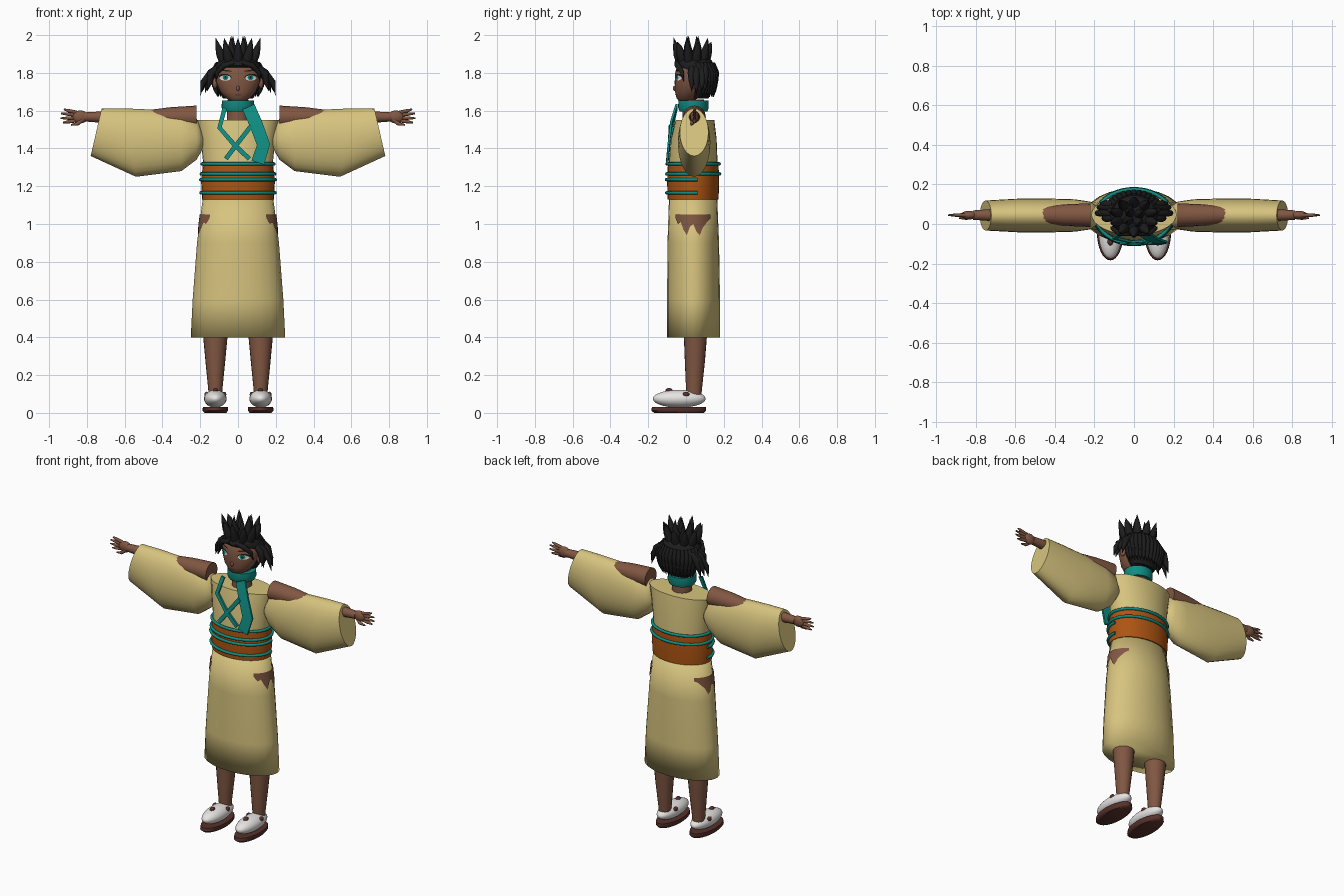
import bpy, bmesh
from math import sin, cos, pi, sqrt, radians
from mathutils import Vector

if "Cube" in bpy.data.objects:
    bpy.data.objects.remove(bpy.data.objects["Cube"], do_unlink=True)


def material(name, rgb):
    m = bpy.data.materials.new(name)
    m.use_nodes = True
    m.diffuse_color = (*rgb, 1)
    m.node_tree.nodes["Principled BSDF"].inputs["Base Color"].default_value = (*rgb, 1)
    return m


ROBE = material("robe tan", (0.68, 0.55, 0.21))
SKIN = material("brown skin", (0.22, 0.095, 0.055))
SASH = material("sash orange", (0.42, 0.09, 0.006))
TEAL = material("teal cloth", (0.005, 0.27, 0.23))
HAIR = material("black hair", (0.012, 0.012, 0.013))
WHITE = material("white", (0.85, 0.83, 0.82))
SOLE = material("dark sole", (0.1, 0.032, 0.025))


def build(name, verts, faces, mat, sharp=40, closed=True):
    me = bpy.data.meshes.new(name)
    me.from_pydata(verts, [], faces)
    if closed:
        bm = bmesh.new()
        bm.from_mesh(me)
        bmesh.ops.recalc_face_normals(bm, faces=bm.faces)
        bm.to_mesh(me)
        bm.free()
    me.shade_smooth()
    if sharp:
        me.set_sharp_from_angle(angle=radians(sharp))
    me.materials.append(mat)
    ob = bpy.data.objects.new(name, me)
    bpy.context.scene.collection.objects.link(ob)
    return ob


def loft(name, rings, mat, sharp=40):
    """Skin a list of equal rings and cap both ends."""
    n = len(rings[0])
    verts = [v for r in rings for v in r]
    faces = [(k * n + i, k * n + (i + 1) % n, (k + 1) * n + (i + 1) % n, (k + 1) * n + i)
             for k in range(len(rings) - 1) for i in range(n)]
    faces += [tuple(range(n)), tuple(range(len(verts) - n, len(verts)))]
    return build(name, verts, faces, mat, sharp)


def at_height(table, z):
    """Half-width, front and back of a body profile at one height."""
    for lo, hi in zip(table, table[1:]):
        if z <= hi[0]:
            break
    t = (z - lo[0]) / (hi[0] - lo[0])
    return [a + (b - a) * t for a, b in zip(lo[1:], hi[1:])]


def around(table, a, z, grow=0.0):
    rx, y0, y1 = at_height(table, z)
    return ((rx + grow) * cos(a), (y0 + y1) / 2 + ((y1 - y0) / 2 + grow) * sin(a), z)


def body(name, table, mat, sharp=40, n=32, x=0):
    rings = []
    for row in table:
        ring = [around(table, 2 * pi * i / n, row[0]) for i in range(n)]
        rings.append([(p[0] + x, p[1], p[2]) for p in ring])
    return loft(name, rings, mat, sharp)


def ball(name, centre, size, mat):
    bm = bmesh.new()
    bmesh.ops.create_uvsphere(bm, u_segments=24, v_segments=14, radius=1)
    me = bpy.data.meshes.new(name)
    bm.to_mesh(me)
    bm.free()
    me.shade_smooth()
    me.materials.append(mat)
    ob = bpy.data.objects.new(name, me)
    ob.location, ob.scale = centre, size
    bpy.context.scene.collection.objects.link(ob)


def tube(name, points, radii, mat, cyclic=False):
    cu = bpy.data.curves.new(name, 'CURVE')
    cu.dimensions, cu.bevel_depth, cu.bevel_resolution = '3D', 1, 2
    cu.use_fill_caps = True
    sp = cu.splines.new('POLY')
    sp.points.add(len(points) - 1)
    for i, (q, p) in enumerate(zip(sp.points, points)):
        q.co = (*p, 1)
        q.radius = radii[i] if isinstance(radii, list) else radii
    sp.use_cyclic_u, sp.use_smooth = cyclic, True
    cu.materials.append(mat)
    bpy.context.scene.collection.objects.link(bpy.data.objects.new(name, cu))


def ribbon(name, points, width, mat, thick=0.012):
    pts, rings = [Vector(p) for p in points], []
    for i, p in enumerate(pts):
        t = pts[min(i + 1, len(pts) - 1)] - pts[max(i - 1, 0)]
        side = t.cross(Vector((0, 1, 0))).normalized() * width / 2
        d = Vector((0, thick / 2, 0))
        rings.append([p - side - d, p + side - d, p + side + d, p - side + d])
    loft(name, rings, mat, 30)


# Robe: skirt, sash and bodice (height, half-width, front, back)
skirt = [(0.4, 0.25, -0.1, 0.18), (0.6, 0.24, -0.1, 0.18), (0.9, 0.217, -0.098, 0.175),
         (1.14, 0.186, -0.09, 0.165)]
waist = [(1.13, 0.19, -0.097, 0.172), (1.22, 0.195, -0.1, 0.176), (1.32, 0.186, -0.096, 0.172)]
chest = [(1.3, 0.182, -0.092, 0.168), (1.45, 0.198, -0.08, 0.162), (1.55, 0.215, -0.055, 0.15)]
body("skirt", skirt, ROBE, sharp=0, n=24)
body("sash", waist, SASH)
body("bodice", chest, ROBE)

# Torn side openings of the skirt
tear = [1.03, 1.0, 1.01, 0.97, 0.94, 0.985, 1.0, 0.96, 0.94, 0.98, 1.0, 1.02, 1.03]
for side, mid, low in (("left", 0, tear), ("right", pi, tear[::-1])):
    verts, faces, n = [], [], len(low)
    for i, z in enumerate(low):
        a = mid + 1.5 * (i / (n - 1) - 0.5)
        verts += [around(skirt, a, z, 0.005), around(skirt, a, 1.05, 0.005)]
    faces = [(2 * i, 2 * i + 2, 2 * i + 3, 2 * i + 1) for i in range(n - 1)]
    build(side + "_skirt_tear", verts, faces, SKIN, closed=False)

# Cords round the sash
for name, z, full in (("top", 1.318, True), ("upper", 1.265, True),
                      ("middle", 1.235, False), ("lower", 1.165, False)):
    turn = 2 * pi if full else pi * 1.1
    pts = [around(waist, -pi / 2 - turn / 2 + turn * i / 40, z, 0.004) for i in range(40 + (not full))]
    tube(name + "_sash_cord", pts, 0.009, TEAL, full)

# Neck, scarf and chest ties
body("neck", [(1.53, 0.06, -0.02, 0.1), (1.66, 0.055, -0.015, 0.095)], SKIN)
body("scarf", [(1.595, 0.078, -0.033, 0.113), (1.615, 0.087, -0.042, 0.12),
               (1.655, 0.085, -0.04, 0.118)], TEAL, 60)
ribbon("scarf_tail", [(0.055, -0.05, 1.62), (0.095, -0.078, 1.53), (0.135, -0.092, 1.42),
                      (0.105, -0.1, 1.325)], 0.07, TEAL)
ribbon("chest_tie_a", [(-0.07, -0.05, 1.615), (-0.098, -0.072, 1.51), (-0.02, -0.09, 1.42),
                       (0.06, -0.095, 1.345)], 0.024, TEAL)
ribbon("chest_tie_b", [(0.07, -0.085, 1.52), (0, -0.09, 1.43), (-0.065, -0.098, 1.345)], 0.024, TEAL)

# Head and hair cap
head = [(1.643, 0.03, -0.03, 0.03), (1.665, 0.06, -0.05, 0.06), (1.7, 0.094, -0.058, 0.09),
        (1.75, 0.115, -0.06, 0.115), (1.8, 0.119, -0.058, 0.12), (1.84, 0.105, -0.045, 0.11),
        (1.87, 0.06, -0.01, 0.08)]
cap = [(1.665, 0.08, 0.035, 0.12), (1.72, 0.113, 0.018, 0.14), (1.785, 0.126, 0.0, 0.15),
       (1.81, 0.127, -0.03, 0.152), (1.84, 0.12, -0.062, 0.15), (1.868, 0.098, -0.052, 0.135),
       (1.887, 0.05, -0.01, 0.09)]
body("head", head, SKIN, 0)
body("hair_cap", cap, HAIR, 60)


def face_plate(name, x, z, w, h, mat, lift, tilt=0.0, n=16):
    """Thin oval laid on the face surface."""
    pts = [(x, z)] + [(x + w * cos(2 * pi * i / n), z + h * sin(2 * pi * i / n) + tilt * w * cos(2 * pi * i / n))
                      for i in range(n)]
    verts = []
    for px, pz in pts:
        rx, y0, y1 = at_height(head, pz)
        verts.append((px, (y0 + y1) / 2 - (y1 - y0) / 2 * sqrt(max(0, 1 - (px / rx) ** 2)) - lift, pz))
    build(name, verts, [(0, i + 1, (i + 1) % n + 1) for i in range(n)], mat, closed=False)


face_plate("mouth", 0, 1.683, 0.018, 0.003, SOLE, 0.003)
ball("nose", (0, -0.06, 1.718), (0.009, 0.01, 0.014), SKIN)

# Crown of hair spikes
for i in range(14):
    inner = i >= 10
    a = 2 * pi * (i / 4 + 0.1 if inner else (i + 0.5) / 10)
    r, tip = (0.03, 0.045) if inner else (0.078, 0.125)
    z = 1.998 if inner else 1.965 + 0.022 * (i % 2)
    pts = [(k * cos(a), 0.035 + 0.8 * k * sin(a), h)
           for k, h in ((r, 1.86), (r * 1.25, 1.9), ((r + tip) / 2 + 0.01, 1.94), (tip, z))]
    tube("hair_spike", pts, [0.027, 0.024, 0.015, 0.0], HAIR)

# Layered strands down the back of the head
for row, top in enumerate((1.85, 1.8)):
    for i in range(15):
        a = pi / 2 + (i - 7) * 0.2
        pts = [around(cap, a, top, -0.003), around(cap, a, top - 0.05, 0.01),
               around(cap, a, top - 0.09, 0.014), around(cap, a, top - 0.13, 0.024)]
        tube("back_strand", pts, [0.013, 0.015, 0.011, 0.0], HAIR)

for s, side in ((1, "left_"), (-1, "right_")):
    # Eyes, brows and ears
    face_plate(side + "lash", s * 0.068, 1.779, 0.033, 0.016, HAIR, 0.002, s * 0.1)
    face_plate(side + "eye", s * 0.068, 1.773, 0.03, 0.014, WHITE, 0.004)
    face_plate(side + "iris", s * 0.066, 1.775, 0.015, 0.014, TEAL, 0.006)
    face_plate(side + "pupil", s * 0.066, 1.776, 0.006, 0.007, HAIR, 0.008)
    face_plate(side + "brow", s * 0.064, 1.812, 0.032, 0.004, HAIR, 0.004, s * 0.1)
    ball(side + "ear", (s * 0.122, 0.045, 1.745), (0.014, 0.02, 0.028), SKIN)
    ball(side + "earring", (s * 0.137, 0.045, 1.778), (0.007, 0.009, 0.02), TEAL)

    # Front and side hair locks
    tube(side + "fringe", [(s * 0.02, -0.05, 1.855), (s * 0.075, -0.045, 1.84), (s * 0.108, -0.022, 1.805),
                           (s * 0.12, -0.012, 1.75)], [0.012, 0.016, 0.012, 0], HAIR)
    for y, reach, low in ((0.03, 0.165, 1.7), (0.055, 0.2, 1.68), (0.085, 0.19, 1.7), (0.1, 0.175, 1.69)):
        tube(side + "side_lock", [(s * 0.105, y, 1.83), (s * 0.142, y, 1.8), (s * (reach - 0.015), y, 1.75),
                                  (s * reach, y, low)], [0.016, 0.021, 0.015, 0], HAIR)

    # Wide sleeve: (top x, top z, bottom x, bottom z, half-depth)
    rings = []
    for x0, z0, x1, z1, d in ((0.185, 1.48, 0.185, 1.4, 0.045), (0.22, 1.56, 0.22, 1.34, 0.07),
                              (0.3, 1.588, 0.3, 1.28, 0.082), (0.46, 1.606, 0.42, 1.265, 0.086),
                              (0.6, 1.612, 0.54, 1.25, 0.086), (0.722, 1.612, 0.78, 1.36, 0.076)):
        top, bottom = Vector((s * x0, 0.043, z0)), Vector((s * x1, 0.043, z1))
        mid, half = (top + bottom) / 2, (top - bottom) / 2
        rings.append([mid + half * cos(2 * pi * i / 24) + Vector((0, d * sin(2 * pi * i / 24), 0))
                      for i in range(24)])
    loft(side + "sleeve", rings, ROBE, 60)

    # Arm, palm and fingers
    rings = [[(s * x, 0.045 + r * cos(2 * pi * i / 16), z + r * sin(2 * pi * i / 16)) for i in range(16)]
             for x, r, z in ((0.22, 0.06, 1.567), (0.36, 0.054, 1.564), (0.47, 0.041, 1.563),
                             (0.72, 0.03, 1.566), (0.815, 0.024, 1.567))]
    loft(side + "arm", rings, SKIN)
    ball(side + "palm", (s * 0.835, 0.045, 1.567), (0.042, 0.022, 0.034), SKIN)
    for x, z, start in ((0.922, 1.607, 1.588), (0.938, 1.585, 1.575), (0.94, 1.56, 1.562), (0.926, 1.537, 1.549)):
        tube(side + "finger", [(s * 0.845, 0.045, start), (s * 0.9, 0.045, (start + z * 2) / 3),
                               (s * x, 0.045, z)], [0.01, 0.009, 0.004], SKIN)
    tube(side + "thumb", [(s * 0.82, 0.04, 1.555), (s * 0.85, 0.03, 1.53), (s * 0.885, 0.03, 1.524)],
         [0.012, 0.01, 0.004], SKIN)

    # Leg, sock and sandal
    body(side + "leg", [(0.08, 0.035, 0.005, 0.08), (0.13, 0.038, 0.0, 0.085), (0.27, 0.052, -0.006, 0.1),
                        (0.42, 0.066, -0.012, 0.112)], SKIN, 40, 20, s * 0.12)
    ball(side + "sock", (s * 0.12, -0.036, 0.075), (0.06, 0.14, 0.047), WHITE)
    body(side + "sole", [(0, 0.058, -0.168, 0.095), (0.012, 0.068, -0.184, 0.107),
                         (0.032, 0.066, -0.18, 0.105)], SOLE, 50, 32, s * 0.12)
    ball(side + "strap_knot", (s * 0.12, -0.09, 0.12), (0.014, 0.018, 0.012), SOLE)
    for k in (-1, 1):
        ball(side + "strap_end", (s * 0.12 + k * 0.046, 0.0, 0.098), (0.012, 0.018, 0.014), SOLE)
